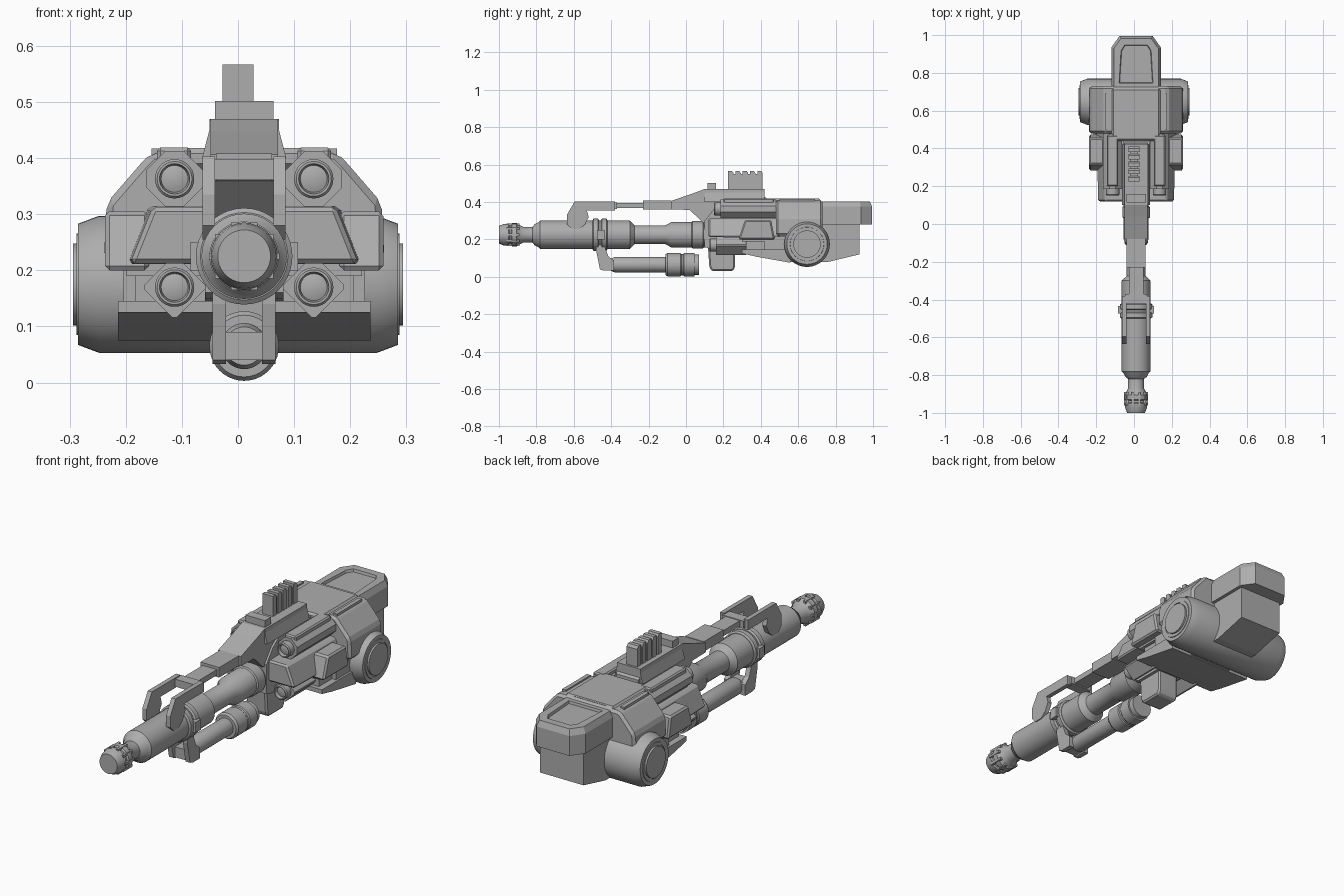
import bpy, bmesh, math
from mathutils import Vector

cube = bpy.data.objects.get("Cube")
if cube:
    bpy.data.objects.remove(cube)

CX = 0.011      # centre line of the barrel and body
BZ = 0.225      # barrel height

grey = bpy.data.materials.new("plain_grey")
grey.use_nodes = True
grey.diffuse_color = (0.42, 0.42, 0.42, 1)
grey.node_tree.nodes["Principled BSDF"].inputs["Base Color"].default_value = grey.diffuse_color


def finish(name, bm, smooth=False, bevel=0):
    bmesh.ops.recalc_face_normals(bm, faces=bm.faces[:])
    me = bpy.data.meshes.new(name)
    bm.to_mesh(me)
    bm.free()
    me.materials.append(grey)
    ob = bpy.data.objects.new(name, me)
    bpy.context.collection.objects.link(ob)
    if bevel:
        mod = ob.modifiers.new("bevel", 'BEVEL')
        mod.width, mod.segments = bevel, 1
    if smooth:
        bpy.ops.object.select_all(action='DESELECT')
        ob.select_set(True)
        bpy.context.view_layer.objects.active = ob
        bpy.ops.object.shade_smooth_by_angle(angle=math.radians(32))
    return ob


def place(axis, u, v, w):
    """u, v lie in the profile plane, w runs along the axis."""
    return Vector({'x': (w, u, v), 'y': (u, w, v), 'z': (u, v, w)}[axis])


def prism(name, axis, pts, a, b, end_scale=1.0, bevel=0, inset=None):
    """Extrude a profile from a to b, optionally shrinking the b end."""
    bm = bmesh.new()
    mu = sum(p[0] for p in pts) / len(pts)
    mv = sum(p[1] for p in pts) / len(pts)
    lo = [bm.verts.new(place(axis, u, v, a)) for u, v in pts]
    hi = [bm.verts.new(place(axis, mu + (u - mu) * end_scale, mv + (v - mv) * end_scale, b))
          for u, v in pts]
    bm.faces.new(lo)
    end = bm.faces.new(hi)
    for i in range(len(pts)):
        j = (i + 1) % len(pts)
        bm.faces.new((lo[i], lo[j], hi[j], hi[i]))
    bmesh.ops.recalc_face_normals(bm, faces=bm.faces[:])
    if inset:
        bmesh.ops.inset_region(bm, faces=[end], thickness=inset[0])
        bmesh.ops.inset_region(bm, faces=[end], thickness=0.004, depth=-inset[1])
    return finish(name, bm, bevel=bevel)


def box(name, x, y, z, bevel=0):
    return prism(name, 'z', [(x[0], y[0]), (x[1], y[0]), (x[1], y[1]), (x[0], y[1])], *z, bevel=bevel)


def lathe(name, axis, centre, prof, segs=40):
    """Spin (position, radius) pairs around an axis."""
    bm = bmesh.new()
    rings = []
    for w, r in prof:
        rings.append([bm.verts.new(place(axis, centre[0] + r * math.cos(t), centre[1] + r * math.sin(t), w))
                      for t in (2 * math.pi * i / segs for i in range(segs))])
    for p, q in zip(rings, rings[1:]):
        for i in range(segs):
            j = (i + 1) % segs
            bm.faces.new((p[i], p[j], q[j], q[i]))
    bm.faces.new(rings[0])
    bm.faces.new(rings[-1])
    return finish(name, bm, smooth=True)


def sym(half):
    """Complete a right-hand x-z half profile across the centre line."""
    return [(CX + x, z) for x, z in half] + [(CX - x, z) for x, z in reversed(half)]


# Main barrel with muzzle, collars and rear sleeve
lathe("main_barrel", 'y', (CX, BZ),
      [(-0.82, 0.042), (-0.81, 0.056), (-0.79, 0.066), (-0.78, 0.076), (-0.50, 0.076),
       (-0.30, 0.076), (-0.275, 0.05), (-0.11, 0.05), (-0.08, 0.067), (0.14, 0.067)])
lathe("muzzle", 'y', (CX, BZ),
      [(-1, 0.047), (-0.975, 0.057), (-0.95, 0.06), (-0.945, 0.054), (-0.935, 0.054),
       (-0.93, 0.062), (-0.905, 0.062), (-0.90, 0.056), (-0.885, 0.05), (-0.87, 0.042),
       (-0.81, 0.042)])
for i in range(10):
    t = 2 * math.pi * i / 10
    x, z = CX + 0.057 * math.cos(t), BZ + 0.057 * math.sin(t)
    box("muzzle_rib", (x - 0.006, x + 0.006), (-0.96, -0.89), (z - 0.006, z + 0.006))
for a, b in ((-0.50, -0.465), (-0.455, -0.42)):
    lathe("barrel_collar", 'y', (CX, BZ), [(a, 0.078), (a + 0.006, 0.086), (b - 0.006, 0.086), (b, 0.078)])
box("collar_pin", (CX - 0.096, CX + 0.096), (-0.475, -0.435), (0.20, 0.25))
lathe("sleeve_ring", 'y', (CX, BZ), [(0.03, 0.066), (0.035, 0.073), (0.09, 0.073), (0.095, 0.066)])

# Lower barrel
lathe("lower_barrel", 'y', (CX, 0.065),
      [(-0.40, 0.034), (-0.38, 0.041), (-0.11, 0.041), (-0.11, 0.055), (-0.10, 0.062),
       (-0.03, 0.062), (-0.025, 0.058), (-0.015, 0.058), (-0.01, 0.062), (0.045, 0.062),
       (0.045, 0.054), (0.07, 0.054), (0.07, 0.035)])

# Paired plates: front sight wings and lower bracket
wing = [(-0.635, 0.28), (-0.635, 0.335), (-0.595, 0.403), (-0.38, 0.403), (-0.38, 0.355),
        (-0.53, 0.355), (-0.52, 0.32), (-0.54, 0.28), (-0.57, 0.255), (-0.61, 0.255)]
hanger = [(-0.48, 0.20), (-0.48, 0.14), (-0.46, 0.04), (-0.44, 0.033), (-0.385, 0.033),
          (-0.385, 0.085), (-0.415, 0.11), (-0.43, 0.15), (-0.43, 0.20)]
for s in (-1, 1):
    prism("sight_wing", 'x', wing, CX + s * 0.052, CX + s * 0.074)
    prism("hanger_plate", 'x', hanger, CX + s * 0.032, CX + s * 0.056)
box("hanger_bridge", (CX - 0.04, CX + 0.04), (-0.45, -0.39), (0.04, 0.09))

# Top rail, widening toward the body
box("rail_front", (CX - 0.058, CX + 0.058), (-0.42, -0.37), (0.362, 0.398))
box("rail_strip", (CX - 0.038, CX + 0.038), (-0.40, -0.20), (0.368, 0.395))
box("rail_middle", (CX - 0.05, CX + 0.05), (-0.23, -0.08), (0.36, 0.408))
prism("rail_neck", 'x', [(-0.08, 0.36), (-0.08, 0.406), (0.04, 0.447), (0.10, 0.47), (0.37, 0.47),
                         (0.43, 0.42), (0.43, 0.36), (0.12, 0.28), (0.09, 0.29), (0.02, 0.358)],
      CX - 0.06, CX + 0.06)
prism("rail_ridge", 'y', sym([(0.062, 0.47), (0.062, 0.45), (0.075, 0.40)]), 0.10, 0.42)
box("rear_sight", (CX - 0.052, CX + 0.052), (0.115, 0.16), (0.465, 0.502))

# Toothed fin on the rail
box("fin_base", (-0.022, 0.022), (0.225, 0.41), (0.46, 0.55))
for i in range(5):
    y = 0.225 + i * 0.039
    prism("fin_tooth", 'x', [(y, 0.47), (y, 0.567), (y + 0.02, 0.567), (y + 0.029, 0.555), (y + 0.029, 0.47)],
          -0.028, 0.028)

# Body core and magazine
prism("body_core", 'x', [(0.10, 0.16), (0.10, 0.30), (0.15, 0.365), (0.20, 0.40), (0.70, 0.41),
                         (0.70, 0.10), (0.42, 0.10), (0.30, 0.15), (0.13, 0.15)], CX - 0.07, CX + 0.07)
prism("magazine", 'x', [(0.115, 0.19), (0.125, 0.05), (0.14, 0.03), (0.25, 0.03), (0.262, 0.05), (0.262, 0.19)],
      CX - 0.055, CX + 0.055, bevel=0.008)

# Sloped middle body and flat lower deck
prism("middle_body", 'y', sym([(0.17, 0.315), (0.212, 0.21)]), 0.50, 0.12, end_scale=0.96, bevel=0.008)
box("upper_deck", (CX - 0.21, CX + 0.21), (0.30, 0.56), (0.19, 0.215))
box("deck_core", (CX - 0.195, CX + 0.195), (0.32, 0.56), (0.12, 0.20))
prism("lower_deck", 'x', [(0.30, 0.145), (0.30, 0.125), (0.38, 0.107), (0.56, 0.075), (0.56, 0.145)],
      CX - 0.225, CX + 0.225)
prism("shoulder", 'y', sym([(0.165, 0.41), (0.18, 0.395), (0.245, 0.32), (0.25, 0.22)]), 0.73, 0.48, bevel=0.012)
box("top_cover", (CX - 0.13, CX + 0.13), (0.44, 0.72), (0.38, 0.418), bevel=0.01)

# Pods, side blocks and shoulder strips, mirrored
def diamond(x, z, r, cut):
    return [(x + a * (r - cut) + b * cut, z + c * (r - cut) + d * cut) for a, b, c, d in
            ((1, 0, 0, 1), (0, 1, 1, 0), (0, -1, 1, 0), (-1, 0, 0, 1),
             (-1, 0, 0, -1), (0, -1, -1, 0), (0, 1, -1, 0), (1, 0, 0, -1))]


for s in (-1, 1):
    px = CX + s * 0.124
    for label, z, y0, y1, r, cut in (("upper", 0.363, 0.165, 0.48, 0.066, 0.016),
                                     ("lower", 0.17, 0.14, 0.32, 0.058, 0.004)):
        prism(label + "_pod", 'y', diamond(px, z, r, cut), y1, y0 + 0.02)
        lathe(label + "_pod_lens", 'y', (px, z),
              [(y0 + 0.03, 0.035), (y0 - 0.01, 0.035), (y0 - 0.015, 0.031), (y0 - 0.015, 0.027),
               (y0, 0.024), (y0 - 0.004, 0.012)], 28)
    box("upper_pod_cover", sorted((CX + s * 0.095, CX + s * 0.155)), (0.20, 0.47), (0.38, 0.419), bevel=0.006)
    prism("side_block", 'x', [(0.28, 0.20), (0.315, 0.305), (0.455, 0.305), (0.475, 0.20)],
          CX + s * 0.17, CX + s * 0.248, bevel=0.008)
    box("side_foot", sorted((CX + s * 0.15, CX + s * 0.215)), (0.42, 0.53), (0.11, 0.20))
    box("shoulder_strip", sorted((CX + s * 0.145, CX + s * 0.165)), (0.50, 0.69), (0.39, 0.417))

# Cross drum with end caps
lathe("drum", 'x', (0.647, 0.175),
      [(-0.294, 0.073), (-0.285, 0.073), (-0.285, 0.108), (-0.248, 0.122),
       (0.248, 0.122), (0.285, 0.108), (0.285, 0.073), (0.294, 0.073)], 48)
for s in (-1, 1):
    lathe("drum_rim", 'x', (0.647, 0.175), [(s * 0.28, 0.092), (s * 0.288, 0.09), (s * 0.288, 0.08), (s * 0.28, 0.08)], 48)

# Rear housing and its recessed cap
prism("rear_housing", 'x', [(0.55, 0.08), (0.76, 0.08), (0.927, 0.12), (0.927, 0.32), (0.55, 0.39)],
      CX - 0.115, CX + 0.115)
cap = [(0.70, 0.131), (0.935, 0.131), (0.995, 0.088)]
outline = [(CX + x, y) for y, x in cap] + [(CX - x, y) for y, x in reversed(cap)]
prism("rear_cap", 'z', outline, 0.28, 0.375)
prism("rear_cap_top", 'z', outline, 0.375, 0.403, end_scale=0.9, inset=(0.04, 0.012))
box("cap_hinge", (CX - 0.085, CX + 0.085), (0.69, 0.715), (0.39, 0.414))
